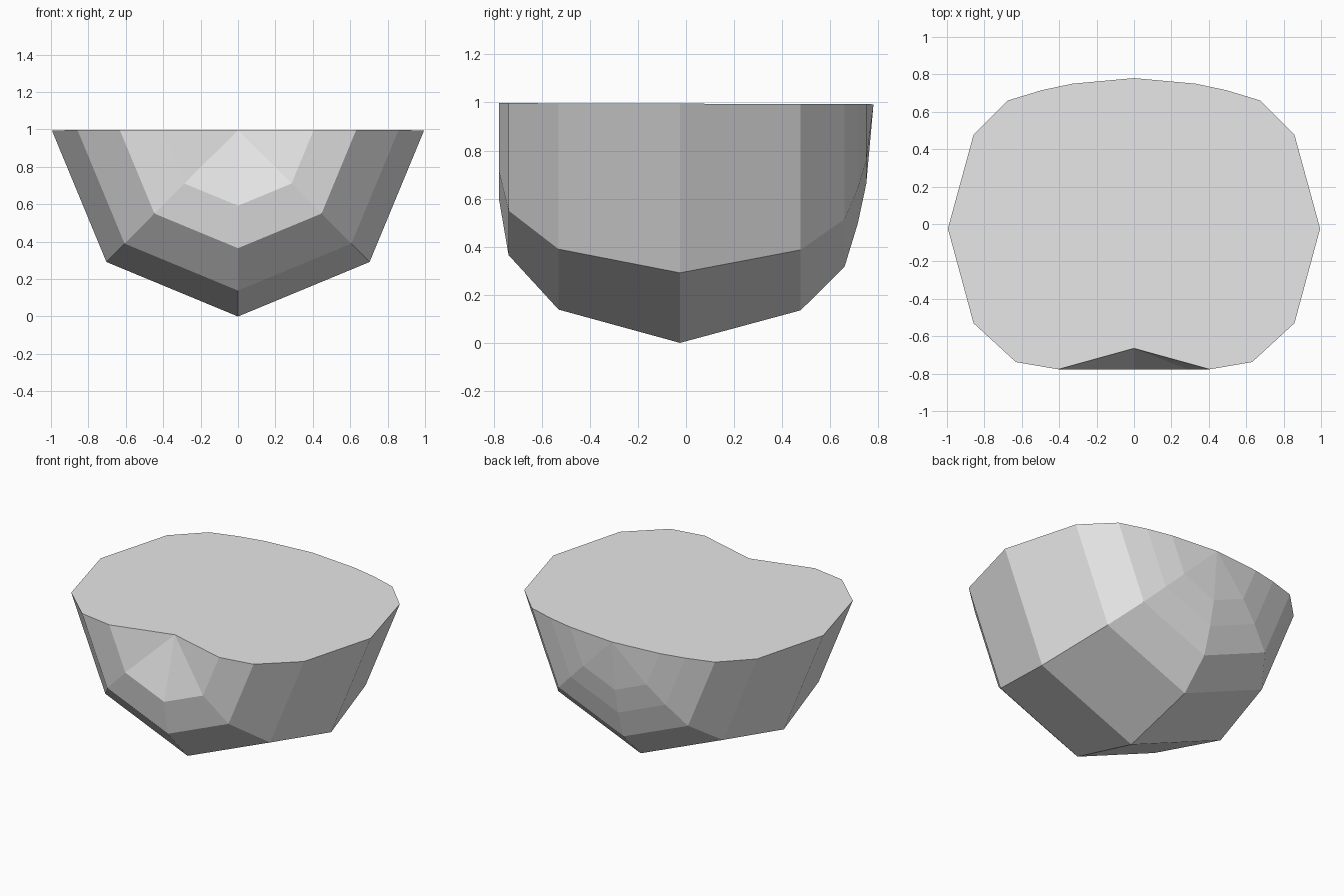
import bpy
import bmesh
from math import cos, sin, pi

cube = bpy.data.objects.get("Cube")
if cube:
    bpy.data.objects.remove(cube, do_unlink=True)

grey = bpy.data.materials.new("light_grey")
grey.use_nodes = True
GREY = (0.8, 0.8, 0.8, 1)
grey.diffuse_color = GREY
grey.node_tree.nodes["Principled BSDF"].inputs["Base Color"].default_value = GREY

# Half-round body: (depth, radius) rings between a dented front tip and a back tip
RIM = 0.99
FRONT_TIP, BACK_TIP = -0.665, 0.78
RINGS = [(-0.777, 0.405), (-0.738, 0.632), (-0.53, 0.858), (-0.025, 0.995),
         (0.477, 0.858), (0.66, 0.675), (0.715, 0.495), (0.75, 0.33)]
STEPS = 4  # facets across each half ring

bm = bmesh.new()


def rim_height(y):
    return RIM - 0.003 * (y + 0.78)  # rim drops slightly to the back


def half_ring(y, radius):
    top = rim_height(y)
    return [bm.verts.new((radius * cos(pi * i / STEPS), y,
                          top - radius * sin(pi * i / STEPS)))
            for i in range(STEPS + 1)]


rings = [half_ring(y, r) for y, r in RINGS]
front = bm.verts.new((0, FRONT_TIP, rim_height(FRONT_TIP)))
back = bm.verts.new((0, BACK_TIP, rim_height(BACK_TIP)))

# Shell quads between rings
for a, b in zip(rings, rings[1:]):
    for i in range(STEPS):
        bm.faces.new((a[i], a[i + 1], b[i + 1], b[i]))

# Triangle fans at both tips
for tip, ring in ((front, rings[0]), (back, rings[-1])):
    for i in range(STEPS):
        bm.faces.new((tip, ring[i], ring[i + 1]))

# Flat cut top
bm.faces.new([front] + [r[0] for r in rings] + [back]
             + [r[-1] for r in reversed(rings)])

bmesh.ops.recalc_face_normals(bm, faces=bm.faces)
low = min(v.co.z for v in bm.verts)
bmesh.ops.translate(bm, verts=bm.verts, vec=(0, 0, -low))

mesh = bpy.data.meshes.new("halved_body")
bm.to_mesh(mesh)
bm.free()
mesh.materials.append(grey)
body = bpy.data.objects.new("halved_body", mesh)
bpy.context.collection.objects.link(body)
